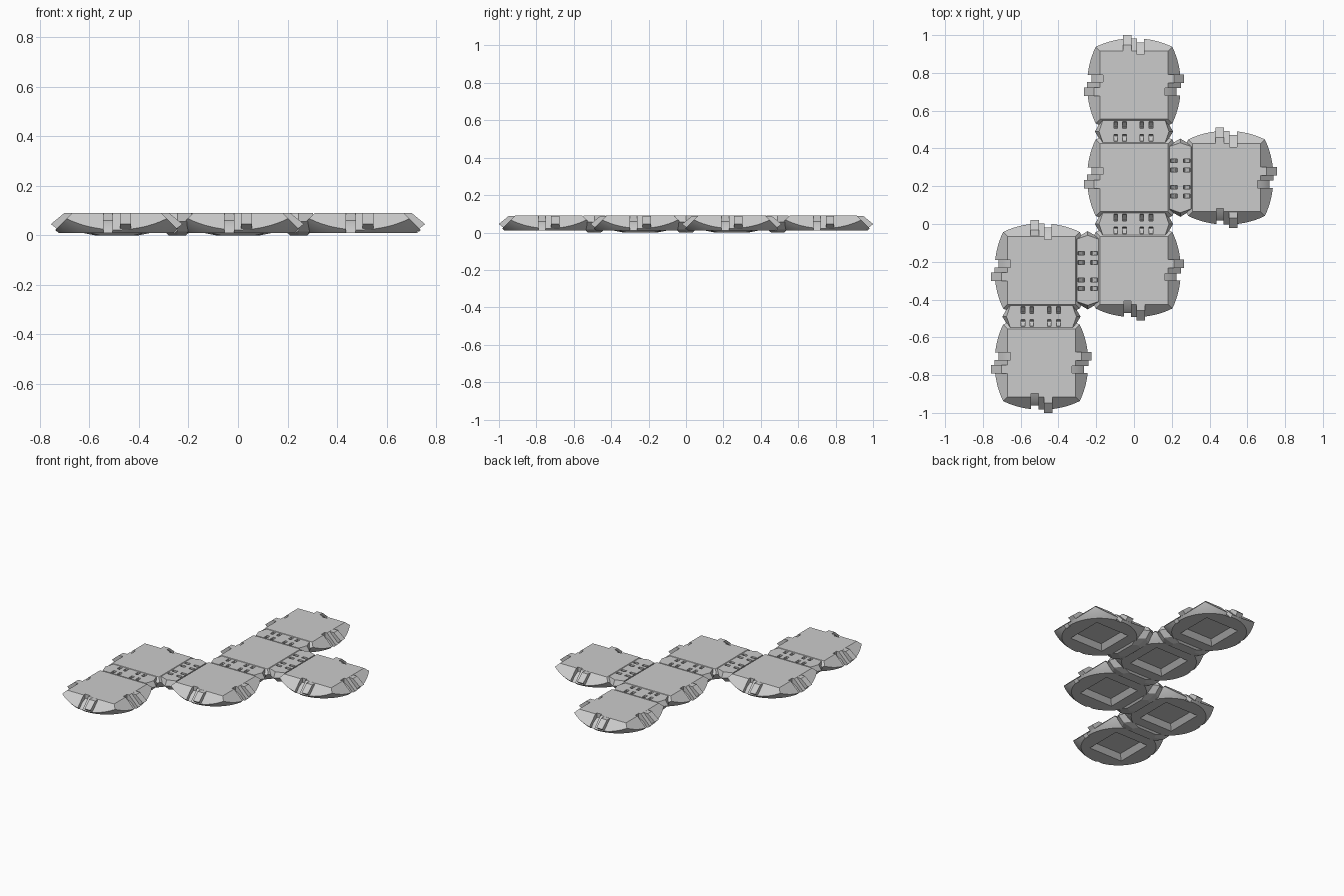
import bpy, bmesh, math
from mathutils import Vector, Matrix

if "Cube" in bpy.data.objects:
    bpy.data.objects.remove(bpy.data.objects["Cube"])

P = 0.49            # spacing between panels
H, TOP, BOT = 0.18, 0.09, 0.01
ZC, R = TOP + H, 0.351   # centre and radius of the folded ball


def to_object(bm, name):
    bmesh.ops.recalc_face_normals(bm, faces=bm.faces)
    me = bpy.data.meshes.new(name)
    bm.to_mesh(me)
    bm.free()
    ob = bpy.data.objects.new(name, me)
    bpy.context.collection.objects.link(ob)
    return ob


def loft(bm, rings):
    """Closed solid through rings of equal point count."""
    vs = [[bm.verts.new(p) for p in ring] for ring in rings]
    n = len(vs[0])
    for a, b in zip(vs, vs[1:]):
        for i in range(n):
            bm.faces.new((a[i], a[(i + 1) % n], b[(i + 1) % n], b[i]))
    bm.faces.new(vs[0])
    bm.faces.new(vs[-1])


def edge_prism(bm, profile, offset, width, angle):
    """Extrude a (radius, z) profile along a panel edge turned by angle."""
    m = Matrix.Rotation(angle, 3, 'Z')
    loft(bm, [[m @ Vector((r, t, z)) for r, z in profile]
              for t in (offset - width / 2, offset + width / 2)])


def cut(ob, cutter):
    mod = ob.modifiers.new("cut", 'BOOLEAN')
    mod.operation, mod.solver, mod.object = 'DIFFERENCE', 'EXACT', cutter
    dg = bpy.context.evaluated_depsgraph_get()
    me = bpy.data.meshes.new_from_object(ob.evaluated_get(dg))
    ob.modifiers.clear()
    ob.data = me
    bpy.data.objects.remove(cutter)


def smooth(ob):
    bpy.ops.object.select_all(action='DESELECT')
    ob.select_set(True)
    bpy.context.view_layer.objects.active = ob
    bpy.ops.object.shade_smooth_by_angle(angle=math.radians(25))


def square(s, z):
    return [(-s, -s, z), (s, -s, z), (s, s, z), (-s, s, z)]


LUG = [(0.16, 0.0895), (0.212, 0.0895), (0.266, 0.045), (0.24, 0.025), (0.16, 0.035)]
NOTCH = [(0.163, 0.12), (0.23, 0.12), (0.29, 0.0), (0.235, 0.0), (0.2, 0.04), (0.163, 0.06)]


def panel(name, x, y, free_edges):
    # ball sector with mitred sides, flat inner face and flat outer disc
    bm = bmesh.new()
    bmesh.ops.create_uvsphere(bm, u_segments=72, v_segments=48, radius=R,
                              matrix=Matrix.Translation((0, 0, ZC)))
    planes = [((0, 0, ZC), n) for n in ((1, 0, 1), (-1, 0, 1), (0, 1, 1), (0, -1, 1))]
    planes += [((0, 0, TOP), (0, 0, 1)), ((0, 0, BOT), (0, 0, -1))]
    for co, no in planes:
        res = bmesh.ops.bisect_plane(bm, geom=bm.verts[:] + bm.edges[:] + bm.faces[:],
                                     plane_co=co, plane_no=no, clear_outer=True)
        edges = [g for g in res['geom_cut'] if isinstance(g, bmesh.types.BMEdge) and g.is_boundary]
        bmesh.ops.edgenet_fill(bm, edges=edges)
    ob = to_object(bm, name)
    # bevelled recess in the outer disc, clip notches in the free edges
    cb = bmesh.new()
    loft(cb, [square(0.135, 0.0), square(0.128, BOT), square(0.098, BOT + 0.03)])
    for a in free_edges:
        edge_prism(cb, NOTCH, -0.035, 0.038, math.radians(a))
    cut(ob, to_object(cb, "cutter"))
    ob.location = (x, y, 0)
    smooth(ob)
    # clip lugs
    lb = bmesh.new()
    for a in free_edges:
        edge_prism(lb, LUG, 0.035, 0.045, math.radians(a))
    lugs = to_object(lb, name + "_clip_lugs")
    lugs.location = (x, y, 0)


def hinge(name, x, y, angle):
    # hinge bar with pointed ends: (half length at tip, at sides, half width, z)
    levels = [(0.185, 0.165, 0.058, TOP), (0.207, 0.172, 0.06, 0.055),
              (0.165, 0.13, 0.052, 0.015), (0.09, 0.07, 0.035, 0.0)]
    bm = bmesh.new()
    loft(bm, [[(t, 0, z), (s, w, z), (-s, w, z), (-t, 0, z), (-s, -w, z), (s, -w, z)]
              for t, s, w, z in levels])
    ob = to_object(bm, name)
    # two rows of four finger slots
    cb = bmesh.new()
    for u in (-0.097, -0.051, 0.041, 0.09):
        for v in (-0.034, 0.034):
            loft(cb, [[(u + sx * 0.01, v + sy * q, z) for sx, sy in ((-1, -1), (1, -1), (1, 1), (-1, 1))]
                      for q, z in ((0.012, 0.05), (0.021, 0.11))])
    cut(ob, to_object(cb, "cutter"))
    ob.location = (x, y, 0)
    ob.rotation_euler.z = angle


# six faces of the unfolded net (free edges: 0 right, 90 back, 180 left, 270 front)
panel("back_panel", 0, 1.5 * P, (0, 90, 180))
panel("upper_middle_panel", 0, 0.5 * P, (180,))
panel("right_panel", P, 0.5 * P, (0, 90, 270))
panel("lower_middle_panel", 0, -0.5 * P, (0, 270))
panel("left_panel", -P, -0.5 * P, (90, 180))
panel("front_panel", -P, -1.5 * P, (0, 180, 270))

# hinges between neighbouring faces
hinge("back_hinge", 0, P, 0)
hinge("middle_hinge", 0, 0, 0)
hinge("front_hinge", -P, -P, 0)
hinge("right_hinge", P / 2, P / 2, math.pi / 2)
hinge("left_hinge", -P / 2, -P / 2, math.pi / 2)
